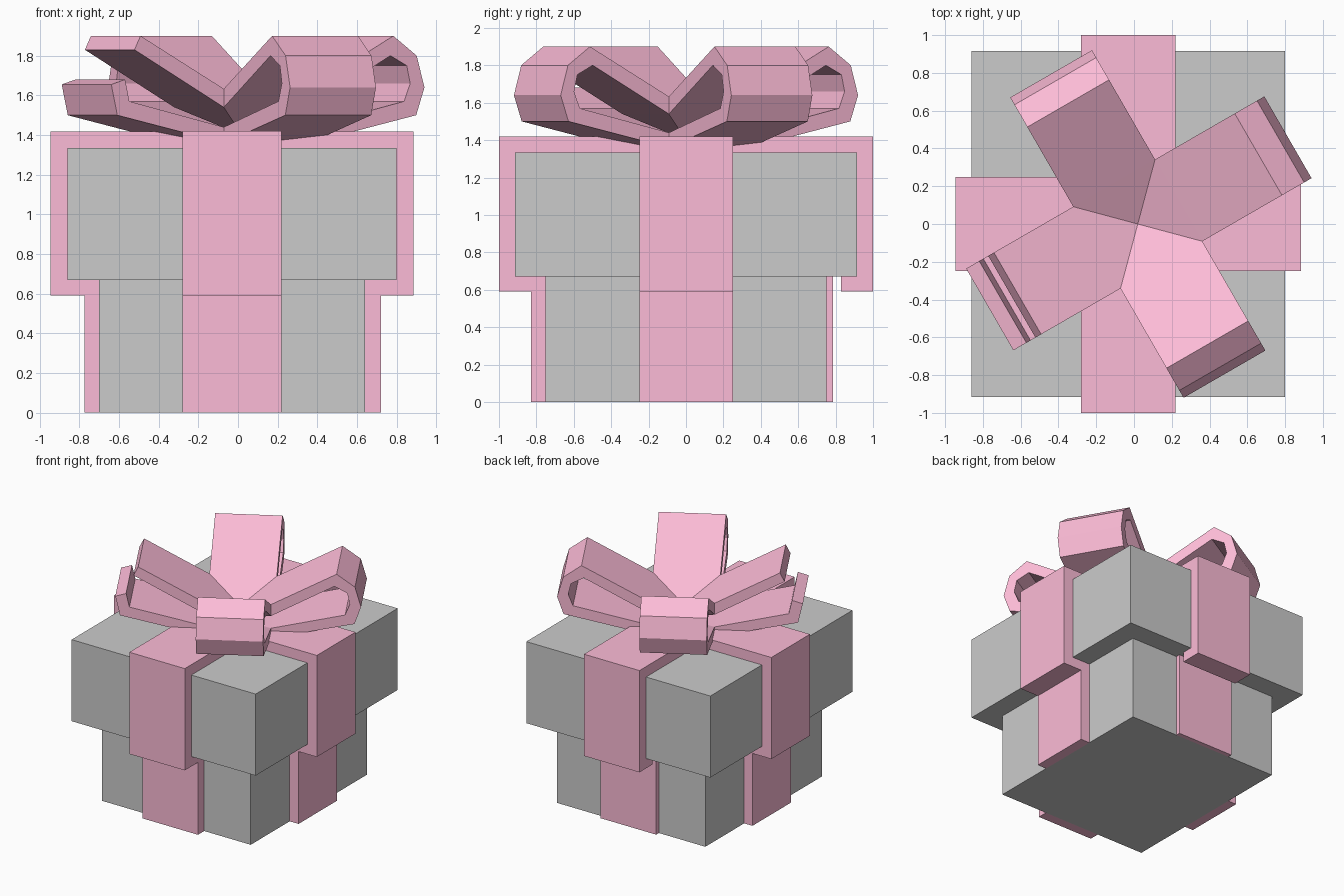
import bpy, bmesh, math
from mathutils import Matrix

if "Cube" in bpy.data.objects:
    bpy.data.objects.remove(bpy.data.objects["Cube"])

pink = bpy.data.materials.new("ribbon_pink")
pink.diffuse_color = (0.98, 0.5, 0.68, 1)
pink.use_nodes = True
pink.node_tree.nodes["Principled BSDF"].inputs["Base Color"].default_value = pink.diffuse_color


def finish(name, bm, mat=None):
    bmesh.ops.remove_doubles(bm, verts=bm.verts, dist=1e-5)
    bmesh.ops.dissolve_degenerate(bm, edges=bm.edges, dist=1e-5)
    bmesh.ops.recalc_face_normals(bm, faces=bm.faces)
    me = bpy.data.meshes.new(name)
    bm.to_mesh(me)
    bm.free()
    ob = bpy.data.objects.new(name, me)
    bpy.context.collection.objects.link(ob)
    if mat:
        me.materials.append(mat)
    return ob


def box(name, x0, x1, y0, y1, z0, z1):
    bm = bmesh.new()
    bmesh.ops.create_cube(bm, size=1, matrix=Matrix.Translation(
        ((x0 + x1) / 2, (y0 + y1) / 2, (z0 + z1) / 2))
        @ Matrix.Diagonal((x1 - x0, y1 - y0, z1 - z0, 1)))
    return finish(name, bm)


def band(name, profile, place, a, b):
    """Extrude a ribbon outline (u, z) between offsets a and b."""
    bm = bmesh.new()
    face = bm.faces.new([bm.verts.new(place(u, a, z)) for u, z in profile])
    ext = bmesh.ops.extrude_face_region(bm, geom=[face])
    shift = [p - q for p, q in zip(place(0, b, 0), place(0, a, 0))]
    bmesh.ops.translate(bm, vec=shift,
                        verts=[g for g in ext["geom"] if isinstance(g, bmesh.types.BMVert)])
    return finish(name, bm, pink)


# Box and its lid
box("box_body", -0.70, 0.64, -0.75, 0.75, 0, 0.67)
box("box_lid", -0.86, 0.80, -0.915, 0.915, 0.67, 1.335)

# Ribbon running left to right
band("ribbon_across", [
    (-0.775, 0), (-0.775, 0.59), (-0.945, 0.59), (-0.945, 1.418), (0.885, 1.418), (0.885, 0.59),
    (0.72, 0.59), (0.72, 0), (0.64, 0), (0.64, 0.67), (0.80, 0.67), (0.80, 1.335),
    (-0.86, 1.335), (-0.86, 0.67), (-0.70, 0.67), (-0.70, 0)],
    lambda u, t, z: (u, t, z), -0.248, 0.25)

# Ribbon running front to back, hanging free of the body at the back
band("ribbon_front_to_back", [
    (-0.83, 0), (-0.83, 0.59), (-1, 0.59), (-1, 1.42), (1, 1.42), (1, 0.59),
    (0.83, 0.59), (0.83, 0.67), (0.915, 0.67), (0.915, 1.335),
    (-0.915, 1.335), (-0.915, 0.67), (-0.75, 0.67), (-0.75, 0)],
    lambda u, t, z: (t, u, z), -0.28, 0.22)
box("ribbon_back_strip", -0.28, 0.22, 0.75, 0.785, 0, 0.67).data.materials.append(pink)

# Bow loop stations: outer (r, z) and inner (r, z)
TOP = [((0, 1.495), (0, 1.40)), ((0.25, 1.633), (0.25, 1.54))]
END = [((0.737, 1.9), (0.72, 1.80)), ((0.873, 1.8), (0.815, 1.75)),
       ((0.918, 1.64), (0.835, 1.66))]
BOTTOM = [((0.87, 1.5), (0.80, 1.57)), ((0.25, 1.36), (0.25, 1.44)), ((0, 1.31), (0, 1.39))]


def bow_loop(name, angle, strips):
    """Sweep a flat band along the stations, mitred to a point at the bow centre."""
    bm = bmesh.new()
    ca, sa = math.cos(math.radians(angle)), math.sin(math.radians(angle))

    def vert(p, side):
        r, z = p
        t = side * min(0.25, r)
        return bm.verts.new((0.02 + r * ca - t * sa, r * sa + t * ca, z))

    for strip in strips:
        rings = [[vert(o, -1), vert(o, 1), vert(i, 1), vert(i, -1)] for o, i in strip]
        for a, b in zip(rings, rings[1:]):
            for k in range(4):
                j = (k + 1) % 4
                bm.faces.new((a[k], a[j], b[j], b[k]))
        for ring, r in ((rings[0], strip[0][0][0]), (rings[-1], strip[-1][0][0])):
            if r > 0.1:
                bm.faces.new(ring)
    finish(name, bm, pink)


# Three closed loops and one with its outer bend cut open
for n, ang in (("right", 30), ("back", 120), ("front", -60)):
    bow_loop("bow_loop_" + n, ang, [TOP + END + BOTTOM])
bow_loop("bow_loop_left_open", 210, [
    TOP + [((0.735, 1.9), (0.77, 1.83))],
    [((0.905, 1.655), (0.825, 1.68))] + BOTTOM])
